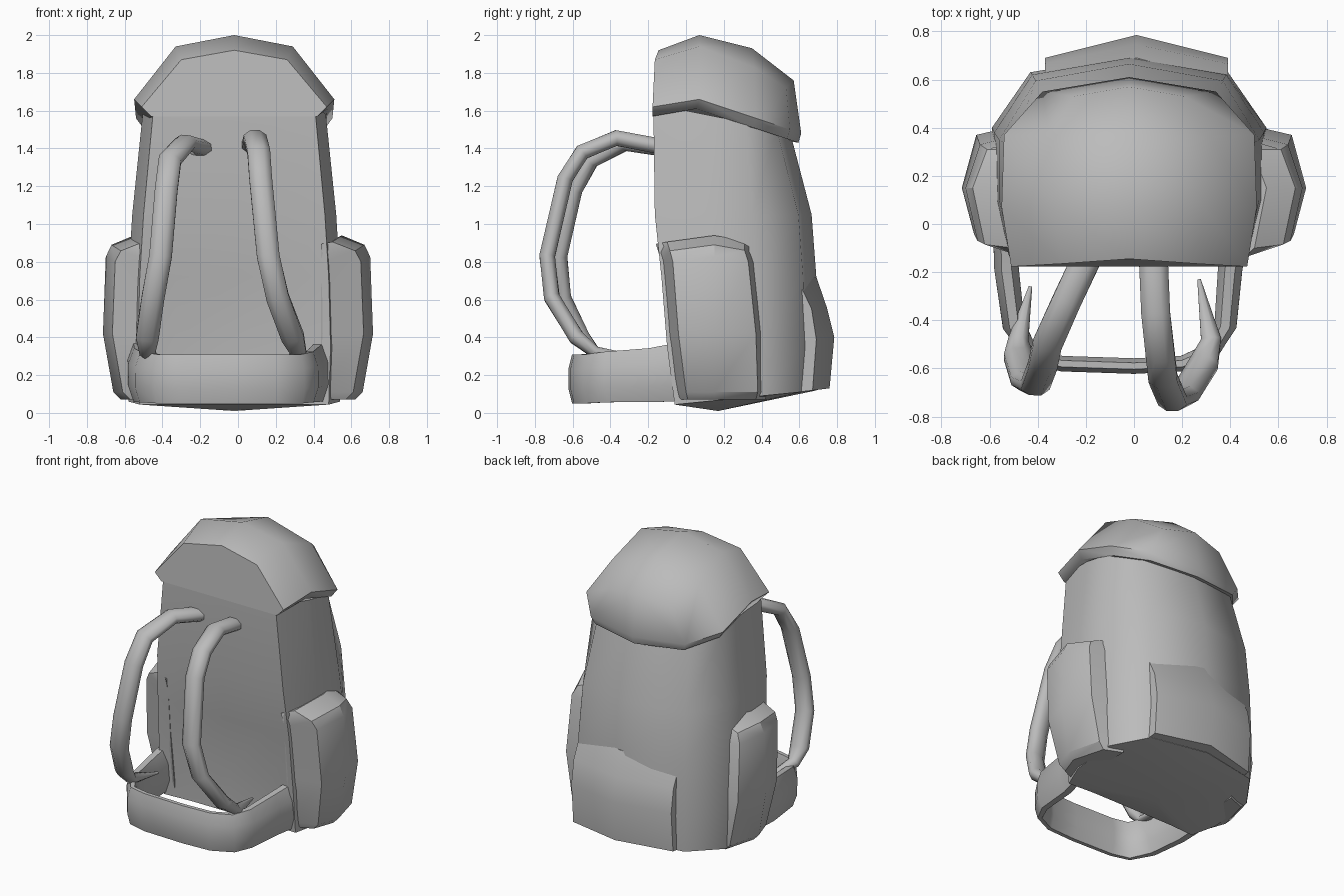
import bpy, bmesh, math
from mathutils import Vector

cube = bpy.data.objects.get("Cube")
if cube:
    bpy.data.objects.remove(cube, do_unlink=True)

grey = bpy.data.materials.new("plain_grey")
grey.use_nodes = True
COLOUR = (0.5, 0.5, 0.5, 1)
grey.diffuse_color = COLOUR
grey.node_tree.nodes["Principled BSDF"].inputs["Base Color"].default_value = COLOUR


def finish(name, bm, angle=50):
    bmesh.ops.remove_doubles(bm, verts=bm.verts[:], dist=0.0005)
    bmesh.ops.recalc_face_normals(bm, faces=bm.faces[:])
    mesh = bpy.data.meshes.new(name)
    bm.to_mesh(mesh)
    bm.free()
    obj = bpy.data.objects.new(name, mesh)
    bpy.context.collection.objects.link(obj)
    mesh.materials.append(grey)
    bpy.ops.object.select_all(action='DESELECT')
    obj.select_set(True)
    bpy.context.view_layer.objects.active = obj
    bpy.ops.object.shade_smooth_by_angle(angle=math.radians(angle))


def loft(name, rings, pole=None, angle=50):
    """Skin closed rings; the first ring is capped or drawn to a pole."""
    bm = bmesh.new()
    rows = [[bm.verts.new(p) for p in ring] for ring in rings]
    n = len(rows[0])
    for a, b in zip(rows, rows[1:]):
        for i in range(n):
            j = (i + 1) % n
            bm.faces.new((a[i], a[j], b[j], b[i]))
    if pole:
        tip = bm.verts.new(pole)
        for i in range(n):
            bm.faces.new((rows[0][i], rows[0][(i + 1) % n], tip))
    else:
        bm.faces.new(rows[0])
    bm.faces.new(rows[-1])
    finish(name, bm, angle)


def sweep(name, path, side, sizes):
    """Run a flattened eight-sided section along a path."""
    pts = [Vector(p) for p in path]
    rings = []
    for i, p in enumerate(pts):
        t = (pts[min(i + 1, len(pts) - 1)] - pts[max(i - 1, 0)]).normalized()
        s = Vector(side)
        s = (s - t * s.dot(t)).normalized()
        nrm = t.cross(s)
        w, d = sizes[i]
        rings.append([p + s * w * math.cos(a) + nrm * d * math.sin(a)
                      for a in (math.pi * (k + 0.5) / 4 for k in range(8))])
    loft(name, rings, angle=65)


CX = -0.02  # the bag leans slightly to one side

# Main body: front panel hollowed lower down, rounded back
def body_ring(z, w, middle, corner, side, back, tilt):
    half = [(0.55 * w, middle), (w - 0.06, corner), (w, 0.1), (w, side),
            (0.72 * w, back - 0.07)]
    ring = half + [(0, back)] + [(-x, y) for x, y in reversed(half)] + [(0, middle)]
    return [(x + CX, y, z + tilt * y) for x, y in ring]

loft("main_body", [
    body_ring(0.05, 0.56, -0.05, -0.06, 0.4, 0.69, 0.1),
    body_ring(0.35, 0.57, -0.06, -0.1, 0.4, 0.7, 0),
    body_ring(0.72, 0.56, -0.11, -0.13, 0.38, 0.69, 0),
    body_ring(1.05, 0.54, -0.16, -0.165, 0.35, 0.665, 0),
    body_ring(1.6, 0.485, -0.173, -0.173, 0.32, 0.55, -0.2)],
    pole=(CX, 0.17, 0.01))

# Lid: a grid of arches from front to back, then a folded rim
arches = [
    [(0.49, -0.177, 1.62), (0.28, -0.165, 1.87), (0, -0.145, 1.92)],
    [(0.53, 0.07, 1.66), (0.31, 0.07, 1.94), (0, 0.07, 2.0)],
    [(0.52, 0.37, 1.56), (0.33, 0.36, 1.83), (0, 0.35, 1.93)],
    [(0.36, 0.55, 1.5), (0.23, 0.53, 1.72), (0, 0.57, 1.76)]]
bm = bmesh.new()
rows = []
for arch in arches:
    full = arch + [(-x, y, z) for x, y, z in reversed(arch[:2])]
    rows.append([bm.verts.new((x + CX, y, z)) for x, y, z in full])
for a, b in zip(rows, rows[1:]):
    for i in range(4):
        bm.faces.new((a[i], a[i + 1], b[i + 1], b[i]))
tail = bm.verts.new((CX, 0.61, 1.48))
last = rows[-1]
bm.faces.new((last[0], last[1], last[2], tail))
bm.faces.new((last[2], last[3], last[4], tail))
rim = [r[0] for r in rows] + [tail] + [r[4] for r in reversed(rows)]
under = []
for v in rim:
    front = v.co.y < 0
    under.append(bm.verts.new((CX + (v.co.x - CX) * (0.9 if front else 0.93),
                               v.co.y - (0 if front else 0.015), v.co.z - 0.05)))
for i in range(len(rim) - 1):
    bm.faces.new((rim[i], rim[i + 1], under[i + 1], under[i]))
bm.faces.new([under[0]] + rows[0] + [under[-1]])
bm.faces.new(under)
finish("lid", bm)

# Side pockets
def pocket_ring(s, z, out, front, back, drop):
    pts = [(0.44, front), (out - 0.05, front + 0.06), (out, 0.15),
           (out - 0.06, back - 0.05), (0.44, back)]
    return [(s * x, y, z - drop * abs(y - 0.12)) for x, y in pts]

for label, s in (("left", 1), ("right", -1)):
    loft(label + "_side_pocket", [
        pocket_ring(s, 0.07, 0.62, -0.05, 0.42, 0),
        pocket_ring(s, 0.11, 0.66, -0.06, 0.43, 0),
        pocket_ring(s, 0.42, 0.715, -0.1, 0.42, 0),
        pocket_ring(s, 0.83, 0.7, -0.13, 0.38, 0.15),
        pocket_ring(s, 0.895, 0.67, -0.145, 0.36, 0.18),
        pocket_ring(s, 0.945, 0.55, -0.16, 0.36, 0.18)], angle=35)

# Back pocket
def back_ring(z, w, side_y, mid_y):
    half = [(w, 0.45), (w, side_y)]
    ring = half + [(0, mid_y)] + [(-x, y) for x, y in reversed(half)]
    return [(x + 0.01, y, z + 0.12 * (y - mid_y)) for x, y in ring]

loft("back_pocket", [
    back_ring(0.13, 0.38, 0.67, 0.76),
    back_ring(0.4, 0.38, 0.69, 0.785),
    back_ring(0.56, 0.38, 0.665, 0.745),
    back_ring(0.72, 0.38, 0.59, 0.69)], angle=40)

# Shoulder straps, each ending in a thin tail
strap_paths = {
    "left": [(0.08, -0.13, 1.41), (0.09, -0.37, 1.455), (0.11, -0.55, 1.38),
             (0.12, -0.64, 1.24), (0.16, -0.735, 0.83), (0.21, -0.71, 0.61),
             (0.29, -0.58, 0.4), (0.32, -0.48, 0.32), (0.27, -0.23, 0.29)],
    "right": [(-0.19, -0.13, 1.4), (-0.28, -0.32, 1.43), (-0.36, -0.5, 1.34),
              (-0.38, -0.59, 1.18), (-0.41, -0.67, 0.83), (-0.45, -0.65, 0.61),
              (-0.48, -0.55, 0.4), (-0.48, -0.48, 0.32), (-0.43, -0.26, 0.29)]}
strap_sizes = [(0.065, 0.045)] * 7 + [(0.045, 0.035), (0.008, 0.008)]
for label, path in strap_paths.items():
    sweep(label + "_shoulder_strap", path, (1, 0, 0), strap_sizes)

# Hip belt looping round the front
belt = [(-0.53, 0.0, 0.22), (-0.53, -0.18, 0.2), (-0.5, -0.42, 0.19),
        (-0.42, -0.55, 0.18), (-0.3, -0.58, 0.18), (0.0, -0.59, 0.18),
        (0.2, -0.58, 0.18), (0.33, -0.52, 0.18), (0.38, -0.42, 0.19),
        (0.4, -0.18, 0.2), (0.44, 0.0, 0.22)]
ends = [(0.17, 0.06), (0.155, 0.055), (0.145, 0.05)]
sweep("hip_belt", belt, (0, 0, 1), ends + [(0.14, 0.035)] * 5 + ends[::-1])
